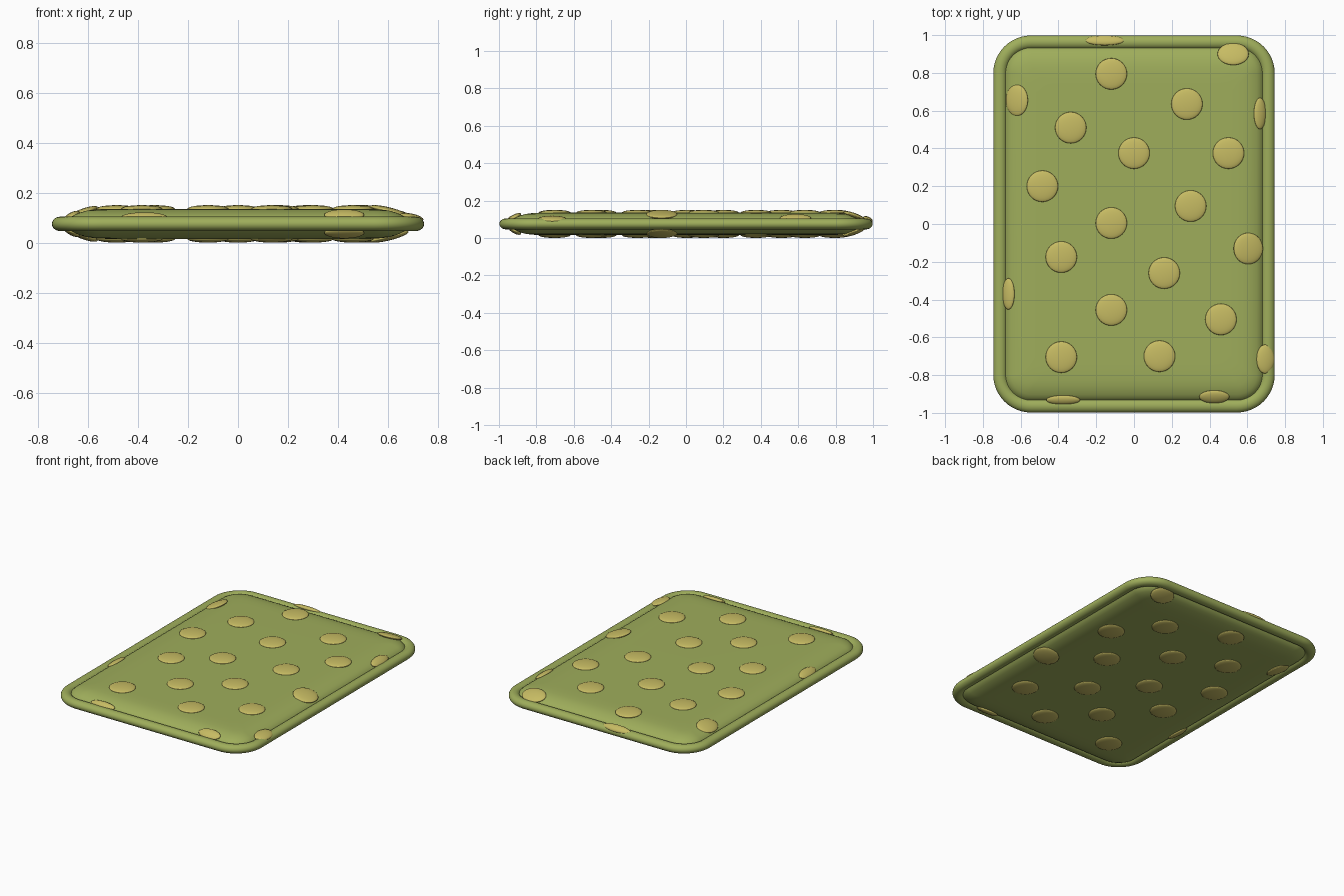
import bpy, bmesh, math
from mathutils import Matrix

if "Cube" in bpy.data.objects:
    bpy.data.objects.remove(bpy.data.objects["Cube"])

MID = 0.075          # middle plane of the pad
HX, HY = 0.745, 0.998


def material(name, rgb):
    m = bpy.data.materials.new(name)
    m.diffuse_color = (*rgb, 1)
    m.use_nodes = True
    m.node_tree.nodes["Principled BSDF"].inputs["Base Color"].default_value = m.diffuse_color
    return m


green = material("olive green", (0.345, 0.42, 0.105))
yellow = material("mustard yellow", (0.57, 0.50, 0.125))


def finish(bm, name, mat, angle):
    bmesh.ops.recalc_face_normals(bm, faces=bm.faces)
    me = bpy.data.meshes.new(name)
    bm.to_mesh(me)
    bm.free()
    me.materials.append(mat)
    ob = bpy.data.objects.new(name, me)
    bpy.context.collection.objects.link(ob)
    bpy.context.view_layer.objects.active = ob
    ob.select_set(True)
    bpy.ops.object.shade_smooth_by_angle(angle=math.radians(angle))
    ob.select_set(False)
    return ob


def ring(bm, inset, z, seg=12):
    """Rounded rectangle of vertices, inset from the outer outline."""
    r = max(0.2 - inset, 0.07)
    cx, cy = HX - inset - r, HY - inset - r
    out = []
    for q, (sx, sy) in enumerate(((1, 1), (-1, 1), (-1, -1), (1, -1))):
        for i in range(seg + 1):
            a = math.pi / 2 * (q + i / seg)
            out.append(bm.verts.new((sx * cx + r * math.cos(a),
                                     sy * cy + r * math.sin(a), z)))
    return out


# Pad: piped rim, crease, then a softly rising cushion; same above and below
half = [(0.035 - 0.035 * math.cos(math.radians(t)), 0.029 * math.sin(math.radians(t)))
        for t in range(0, 151, 15)]
half += [(0.072, 0.022), (0.080, 0.030), (0.095, 0.038), (0.115, 0.046),
         (0.14, 0.053), (0.17, 0.057), (0.21, 0.0595), (0.26, 0.060)]
profile = [(d, -z) for d, z in reversed(half[1:])] + half
bm = bmesh.new()
rings = [ring(bm, d, MID + z) for d, z in profile]
for a, b in zip(rings, rings[1:]):
    n = len(a)
    for i in range(n):
        bm.faces.new((a[i], a[(i + 1) % n], b[(i + 1) % n], b[i]))
bm.faces.new(rings[0])
bm.faces.new(rings[-1])
finish(bm, "pad", green, 50)


def spot(bm, x, y, z, rx=0.083, ry=0.083, h=0.015, phi=0, tilt=0, side=1):
    """Flattened button; rx points outwards along phi, tilted down."""
    m = (Matrix.Translation((0, 0, MID)) @ Matrix.Diagonal((1, 1, side, 1))
         @ Matrix.Translation((x, y, z))
         @ Matrix.Rotation(math.radians(phi), 4, 'Z')
         @ Matrix.Rotation(math.radians(tilt), 4, 'Y')
         @ Matrix.Diagonal((rx, ry, h, 1)))
    bmesh.ops.create_uvsphere(bm, u_segments=32, v_segments=16, radius=1, matrix=m)


# Spots on the flat faces, repeated on the underside
flat = [(-0.12, 0.795), (0.28, 0.635), (-0.335, 0.51), (0, 0.375), (0.5, 0.375),
        (-0.485, 0.2), (0.3, 0.095), (-0.12, 0.005), (-0.385, -0.175), (0.16, -0.26),
        (-0.12, -0.455), (0.46, -0.505), (-0.385, -0.705), (0.135, -0.7)]
bm = bmesh.new()
for x, y in flat:
    for s in (1, -1):
        spot(bm, x, y, 0.06, side=s)

# Spots wrapping over the sloping border: x, y, z, rx, ry, phi, tilt, both sides
border = [(0.605, -0.13, 0.051, 0.08, 0.083, 0, 14, True),
          (-0.62, 0.655, 0.046, 0.062, 0.083, 180, 20, True),
          (0.525, 0.90, 0.043, 0.062, 0.083, 90, 20, True),
          (0.425, -0.915, 0.036, 0.038, 0.08, -90, 28, True),
          (-0.665, -0.37, 0.031, 0.036, 0.083, 180, 28, True),
          (0.667, 0.585, 0.031, 0.036, 0.083, 0, 28, False),
          (0.695, -0.715, 0.026, 0.048, 0.077, 0, 12, False),
          (-0.375, -0.932, 0.028, 0.027, 0.09, -90, 28, False),
          (-0.155, 0.972, 0.024, 0.028, 0.103, 90, 25, False)]
for x, y, z, rx, ry, phi, tilt, both in border:
    for s in ((1, -1) if both else (1,)):
        spot(bm, x, y, z, rx, ry, 0.015, phi, tilt, s)
finish(bm, "spots", yellow, 60)
